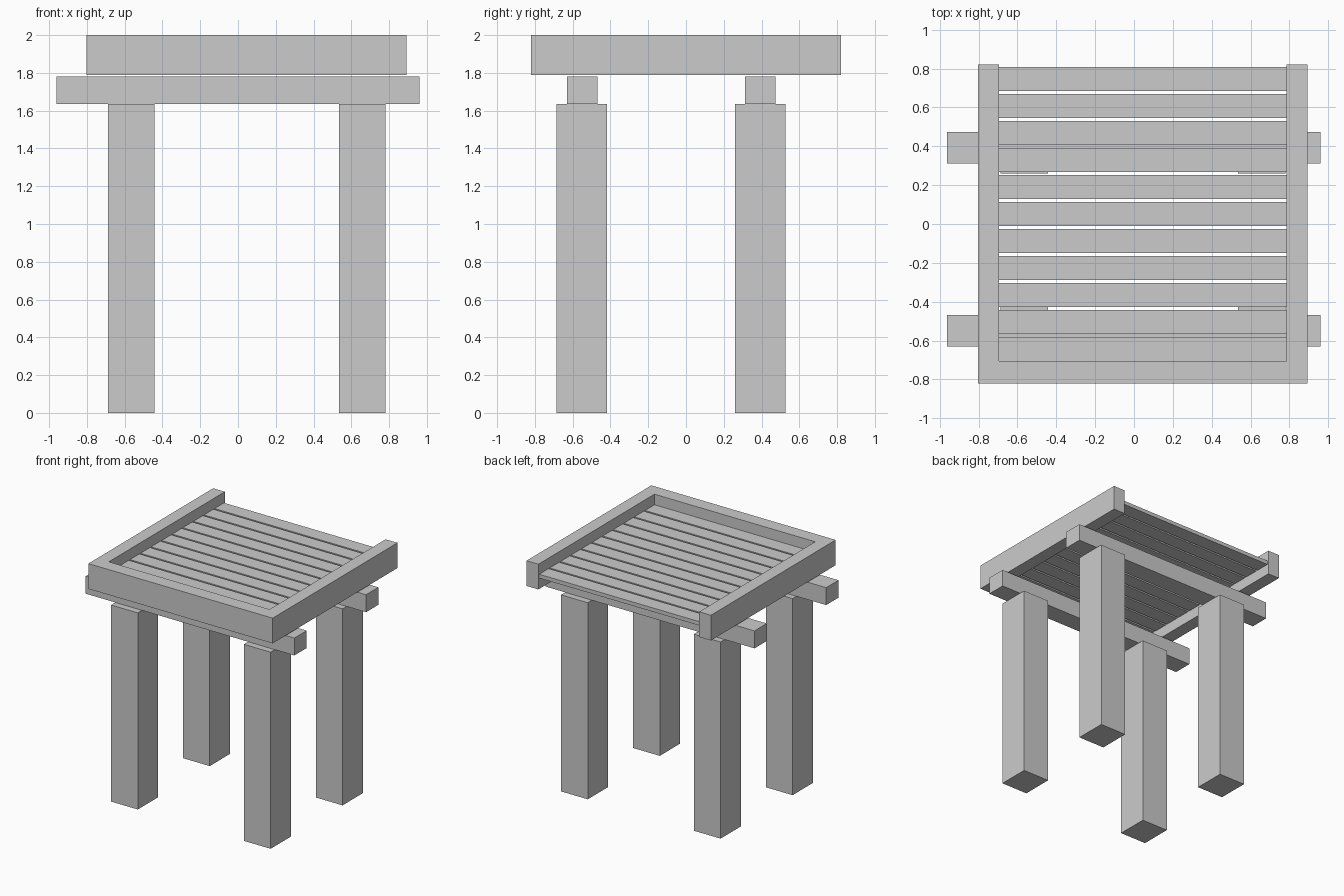
import bpy

if "Cube" in bpy.data.objects:
    bpy.data.objects.remove(bpy.data.objects["Cube"])


def box(name, x, y, z):
    """Axis-aligned block from (min, max) ranges."""
    bpy.ops.mesh.primitive_cube_add(size=1, location=[sum(r) / 2 for r in (x, y, z)])
    ob = bpy.context.object
    ob.name = name
    ob.scale = [r[1] - r[0] for r in (x, y, z)]
    bpy.ops.object.transform_apply(location=False, rotation=False, scale=True)
    return ob


# Legs and the cross beams resting on them
rows = {
    "front": ((-0.685, -0.418), (-0.63, -0.468)),
    "back": ((0.26, 0.528), (0.312, 0.474)),
}
for row, (leg_y, beam_y) in rows.items():
    for side, leg_x in (("left", (-0.688, -0.442)), ("right", (0.534, 0.78))):
        box(f"{row}_{side}_leg", leg_x, leg_y, (0, 1.635))
    box(f"{row}_beam", (-0.962, 0.96), beam_y, (1.635, 1.78))

# Three-sided rim, open at the back
RIM_Z = (1.79, 2.0)
box("left_rail", (-0.803, -0.695), (-0.82, 0.82), RIM_Z)
box("right_rail", (0.784, 0.893), (-0.82, 0.82), RIM_Z)
box("front_rail", (-0.695, 0.784), (-0.82, -0.705), RIM_Z)

# Seat slats with narrow gaps
for i in range(11):
    y = -0.705 + i * 0.139
    box(f"seat_slat_{i + 1}", (-0.695, 0.784), (y, y + 0.124), (1.88, 1.912))
